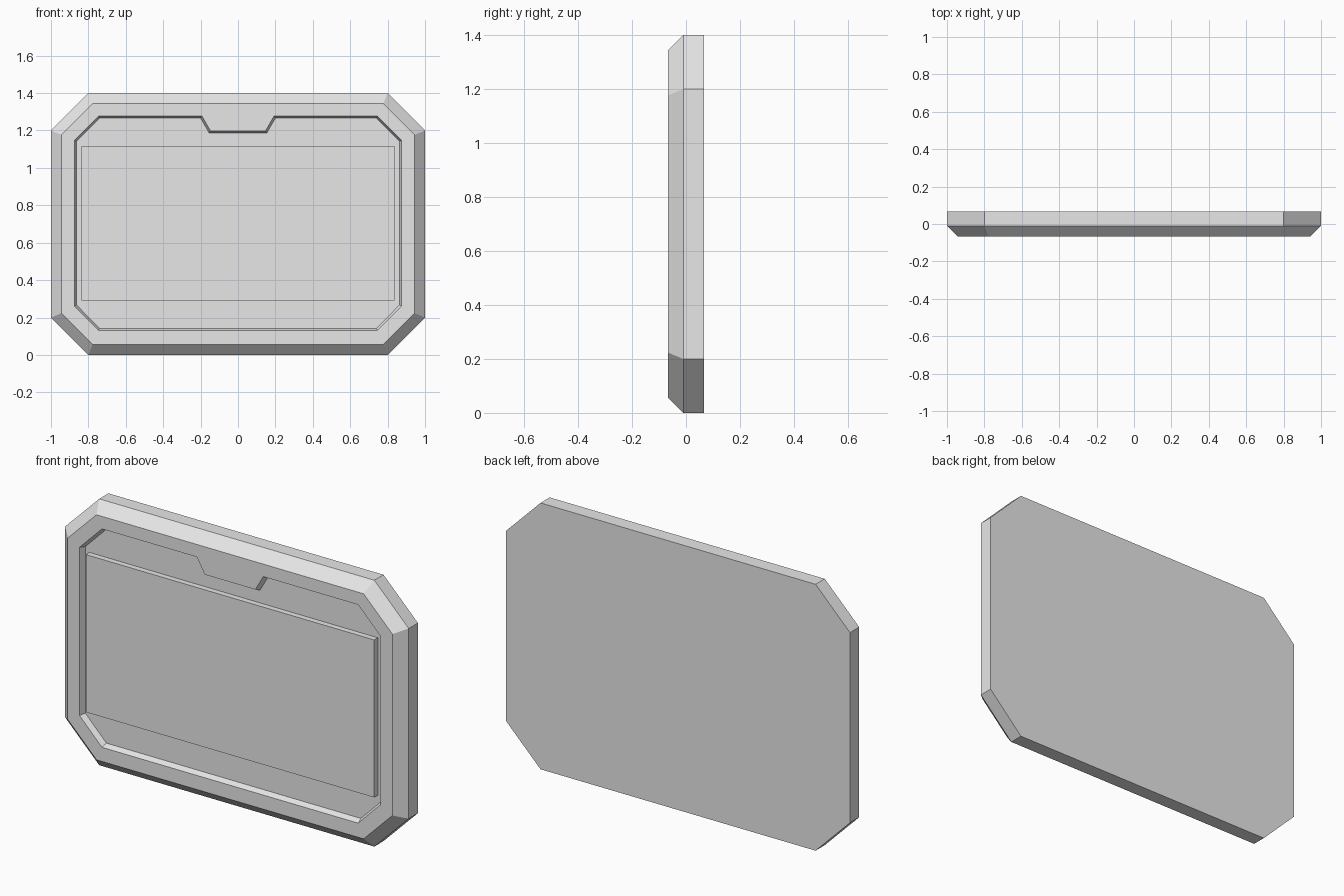
import bpy
import bmesh
from mathutils import Vector

cube = bpy.data.objects.get("Cube")
if cube:
    bpy.data.objects.remove(cube, do_unlink=True)

BACK, SHOULDER, FRONT, FLOOR = 0.066, -0.01, -0.066, -0.036

grey = bpy.data.materials.new("plain grey")
grey.use_nodes = True
grey.diffuse_color = (0.8, 0.8, 0.8, 1)
grey.node_tree.nodes["Principled BSDF"].inputs["Base Color"].default_value = (0.8, 0.8, 0.8, 1)


def mirrored(half):
    """Close a right-hand half outline (bottom to top) across x = 0."""
    return [Vector(p) for p in half] + [Vector((-x, z)) for x, z in reversed(half)]


def inset(points, d):
    """Move every side of a counter-clockwise outline inwards by d."""
    result = []
    for i, p in enumerate(points):
        a = (p - points[i - 1]).normalized()
        b = (points[(i + 1) % len(points)] - p).normalized()
        n, m = Vector((-a.y, a.x)), Vector((-b.y, b.x))
        result.append(p + (n + m) * d / (1 + n.dot(m)))
    return result


def add_ring(bm, points, y):
    return [bm.verts.new((p.x, y, p.y)) for p in points]


def join_rings(bm, a, b):
    for i in range(len(a)):
        j = (i + 1) % len(a)
        bm.faces.new((a[i], a[j], b[j], b[i]))


def finish(bm, name):
    bmesh.ops.recalc_face_normals(bm, faces=bm.faces)
    mesh = bpy.data.meshes.new(name)
    bm.to_mesh(mesh)
    bm.free()
    mesh.materials.append(grey)
    obj = bpy.data.objects.new(name, mesh)
    bpy.context.collection.objects.link(obj)


outline = mirrored([(0.8, 0), (1, 0.2), (1, 1.2), (0.8, 1.4)])
recess = mirrored([(0.745, 0.13), (0.875, 0.262), (0.875, 1.147), (0.745, 1.278),
                   (0.193, 1.278), (0.147, 1.198)])

# Frame: chamfered slab with bevelled front and a notched recess
bm = bmesh.new()
back = add_ring(bm, outline, BACK)
shoulder = add_ring(bm, outline, SHOULDER)
front = add_ring(bm, inset(outline, 0.056), FRONT)
rim = add_ring(bm, recess, FRONT)
floor = add_ring(bm, inset(recess, 0.012), FLOOR)
bm.faces.new(back)
join_rings(bm, back, shoulder)
join_rings(bm, shoulder, front)
join_rings(bm, rim, floor)
bm.faces.new(floor)
# Flat front border between the bevel and the recess
border = [bm.edges.get((ring[i - 1], ring[i])) for ring in (front, rim) for i in range(len(ring))]
bmesh.ops.triangle_fill(bm, use_beauty=True, edges=border, normal=(0, -1, 0))
finish(bm, "frame")

# Screen: raised rectangular panel standing on the recess floor
bm = bmesh.new()
panel = mirrored([(0.838, 0.29), (0.838, 1.118)])
panel_back = add_ring(bm, panel, FLOOR + 0.005)
panel_front = add_ring(bm, panel, FRONT)
join_rings(bm, panel_back, panel_front)
bm.faces.new(panel_back)
bm.faces.new(panel_front)
finish(bm, "screen_panel")
